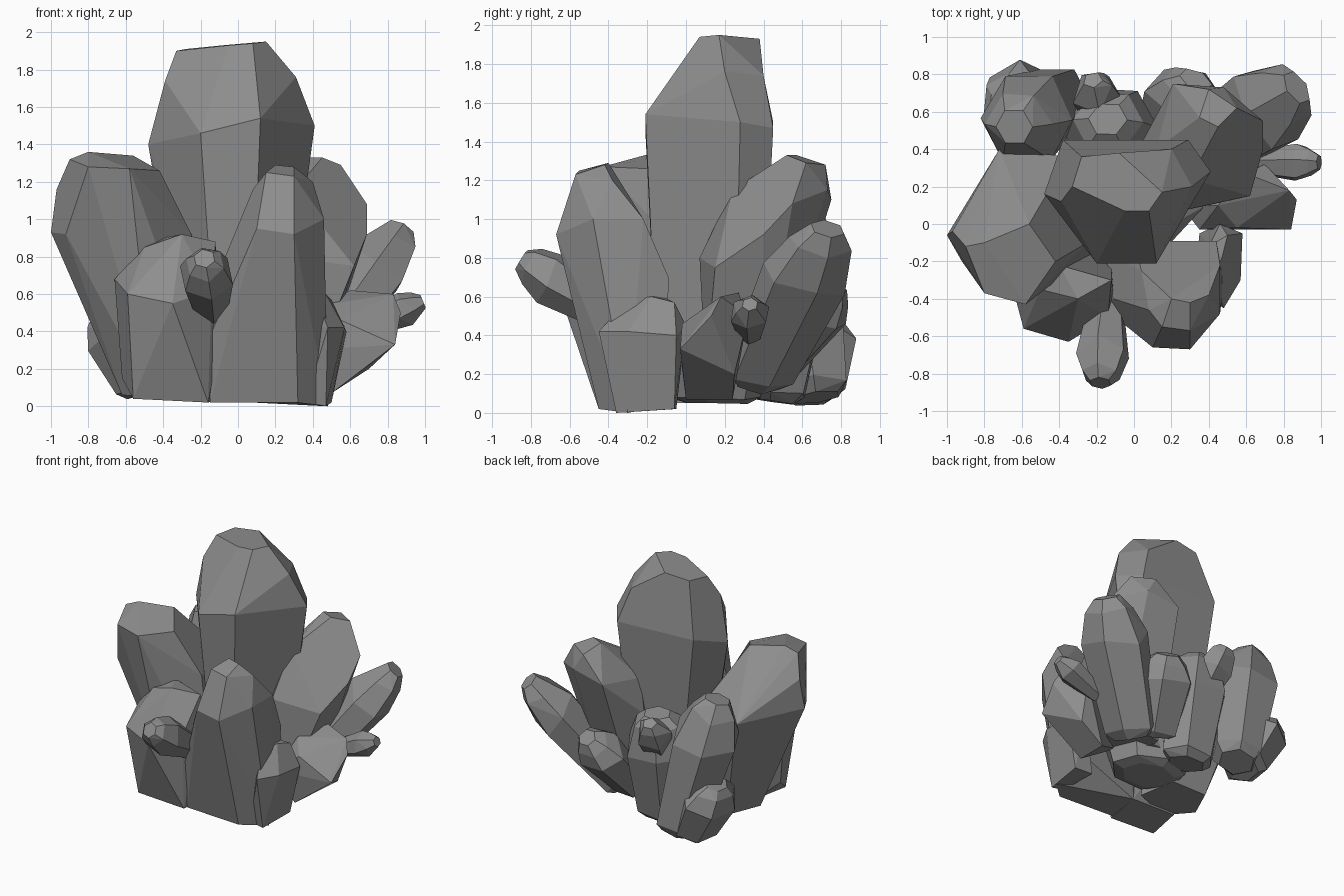
import bpy, bmesh, math, random
from mathutils import Vector

cube = bpy.data.objects.get("Cube")
if cube:
    bpy.data.objects.remove(cube)

stone = bpy.data.materials.new("grey_stone")
stone.use_nodes = True
GREY = (0.27, 0.27, 0.27, 1)
stone.diffuse_color = GREY
stone.node_tree.nodes["Principled BSDF"].inputs["Base Color"].default_value = GREY


def hull_object(name, points):
    """Flat-faced convex shard around a set of points."""
    bm = bmesh.new()
    for p in points:
        bm.verts.new(p)
    res = bmesh.ops.convex_hull(bm, input=bm.verts[:])
    loose = {g for g in res["geom_interior"] + res["geom_unused"]
             if isinstance(g, bmesh.types.BMVert)}
    bmesh.ops.delete(bm, geom=list(loose), context='VERTS')
    bmesh.ops.dissolve_limit(bm, angle_limit=math.radians(10),
                             verts=bm.verts[:], edges=bm.edges[:])
    bmesh.ops.recalc_face_normals(bm, faces=bm.faces[:])
    mesh = bpy.data.meshes.new(name)
    bm.to_mesh(mesh)
    bm.free()
    mesh.materials.append(stone)
    obj = bpy.data.objects.new(name, mesh)
    bpy.context.collection.objects.link(obj)
    return obj


def crystal(name, base, tip, across, along, foot=0.65, sides=6, seed=1):
    """Tapered prism from base to tip; across is the level half width."""
    rng = random.Random(seed)
    base, tip = Vector(base), Vector(tip)
    axis = tip - base
    side = Vector((0, 0, 1)).cross(axis).normalized()
    lean = axis.normalized().cross(side)
    roll = rng.uniform(0, math.pi)
    # position on the axis, radius, unevenness of the ring
    rings = [(0, foot * 0.7, 0), (0.07, foot, 0.03), (0.7, 1.06, 0.07),
             (0.9, 0.76, 0.03), (1, 0.42, 0)]
    points = []
    for t, r, wobble in rings:
        for i in range(sides):
            a = roll + math.tau * i / sides
            s = t + wobble * rng.uniform(-1, 1)
            points.append(base + axis * s + side * (r * across * math.cos(a))
                          + lean * (r * along * math.sin(a)))
    return hull_object(name, points)


# Tall central crystal: sloping cap, shoulder ring and narrowed foot
cap = [(-.33, .2, 1.9), (-.05, .07, 1.93), (.08, .07, 1.94), (.15, .17, 1.95),
       (-.08, .38, 1.93), (-.28, .36, 1.91)]
bevel = [(-.39, .12, 1.74), (.31, .2, 1.76), (.2, .4, 1.74)]
shoulder = [(-.48, .16, 1.4), (-.2, -.21, 1.46), (.12, -.21, 1.54),
            (.41, .28, 1.5), (.29, .45, 1.47), (-.38, .45, 1.5)]
foot_ring = [(x * .55, .12 + (y - .12) * .8, .15) for x, y, z in shoulder]
hull_object("central_crystal", cap + bevel + shoulder + foot_ring)

# Big left crystal, overhanging to the left and the front
cap = [(-.8, -.37, 1.28), (-.58, -.43, 1.27), (-.8, -.1, 1.36),
       (-.56, 0, 1.34), (-.42, -.2, 1.26)]
shoulder = [(-.9, -.12, 1.32), (-.97, -.04, 1.16), (-1, -.06, .93),
            (-.92, -.2, .92), (-.72, .4, .9), (-.35, .36, .9), (-.25, -.1, .92)]
foot_ring = [(-.62, -.05, .06), (-.45, -.22, .05), (-.15, -.1, .05),
             (-.2, .2, .05), (-.5, .2, .05)]
hull_object("left_crystal", cap + shoulder + foot_ring)

# Front crystal, broad at the foot
cap = [(.2, -.4, 1.29), (.3, -.42, 1.28), (.15, -.55, 1.25), (.3, -.57, 1.23),
       (.4, -.38, 1.2), (.08, -.46, 1.16)]
shoulder = [(.1, -.66, .95), (.3, -.67, .92), (.46, -.48, 1), (.46, -.22, 1),
            (.04, -.25, 1), (-.11, -.4, .7), (.44, -.09, .7), (0, -.09, .7)]
foot_ring = [(-.16, -.45, .35), (-.15, -.15, .4), (.43, -.1, .2),
             (-.15, -.42, .02), (.32, -.45, .02), (.48, -.3, 0), (-.12, -.15, .03)]
hull_object("front_crystal", cap + shoulder + foot_ring)

# Stout crystal at the front left
cap = [(-.3, -.4, .92), (-.12, -.3, .88), (-.5, -.35, .85), (-.4, -.22, .9)]
shoulder = [(-.66, -.3, .68), (-.59, -.56, .6), (-.35, -.63, .55),
            (-.14, -.5, .62), (-.55, -.15, .7)]
foot_ring = [(-.62, -.3, .15), (-.56, -.45, .04), (-.16, -.45, .02),
             (-.1, -.42, .35), (-.12, -.15, .03), (-.5, -.15, .04)]
hull_object("front_left_crystal", cap + shoulder + foot_ring)

# Small upright crystal at the front right
cap = [(.47, -.18, .6), (.5, -.06, .57), (.42, -.3, .58), (.4, -.12, .6)]
shoulder = [(.58, -.05, .4), (.57, -.3, .42), (.48, -.45, .42),
            (.33, -.25, .45), (.46, 0, .45)]
foot_ring = [(.36, -.36, .02), (.47, -.36, 0), (.5, -.06, .02), (.35, -.05, .02)]
hull_object("small_right_front_crystal", cap + shoulder + foot_ring)

# Crystal behind on the right, leaning back
cap = [(.35, .57, 1.33), (.45, .52, 1.33), (.55, .62, 1.29), (.4, .72, 1.28)]
shoulder = [(.21, .75, 1.1), (.48, .73, 1.15), (.69, .55, 1.08), (.69, .4, .92),
            (.3, .24, 1.15), (.62, .15, .75), (.25, .07, .8), (.12, .4, 1.05)]
foot_ring = [(.05, .45, .8), (.1, .15, .15), (.4, .1, .2), (.45, .4, .2),
             (.15, .45, .15)]
hull_object("back_right_crystal", cap + shoulder + foot_ring)

# Low crystal pointing right
cap = [(.84, -.03, .33), (.87, .13, .5), (.83, .18, .6)]
shoulder = [(.6, .27, .62), (.7, .32, .5), (.55, -.02, .46), (.45, .1, .54)]
foot_ring = [(.5, 0, .07), (.5, .24, .07), (.7, .25, .2), (.25, .1, .2),
             (.35, -.03, .3)]
hull_object("right_crystal", cap + shoulder + foot_ring)

# Other large crystals
crystal("right_leaning_crystal", (.31, .36, .16), (.87, .73, .95), .24, .17, .85, seed=6)
crystal("back_left_crystal", (-.4, .67, .08), (-.64, .52, 1.13), .24, .24, .8, seed=7)

# Smaller crystals between them
crystal("front_bud", (-.14, -.35, .48), (-.18, -.85, .79), .14, .14, seed=10)
crystal("right_bud", (.6, .33, .4), (.99, .33, .56), .1, .09, seed=11)
crystal("back_bud", (-.15, .5, .5), (-.22, .77, .92), .13, .12, sides=5, seed=12)
crystal("back_stub", (-.12, .44, .06), (-.14, .56, .9), .25, .22, .85, 6, 13)
crystal("back_small_crystal", (.16, .42, .2), (.33, .77, .66), .22, .16, .8, seed=14)
crystal("low_left_crystal", (-.5, .62, .08), (-.71, .63, .52), .24, .18, .85, seed=15)

# Shared root under the cluster
crystal("root", (0, .15, .05), (0, .16, .5), .36, .3, .8, 7, 16)
